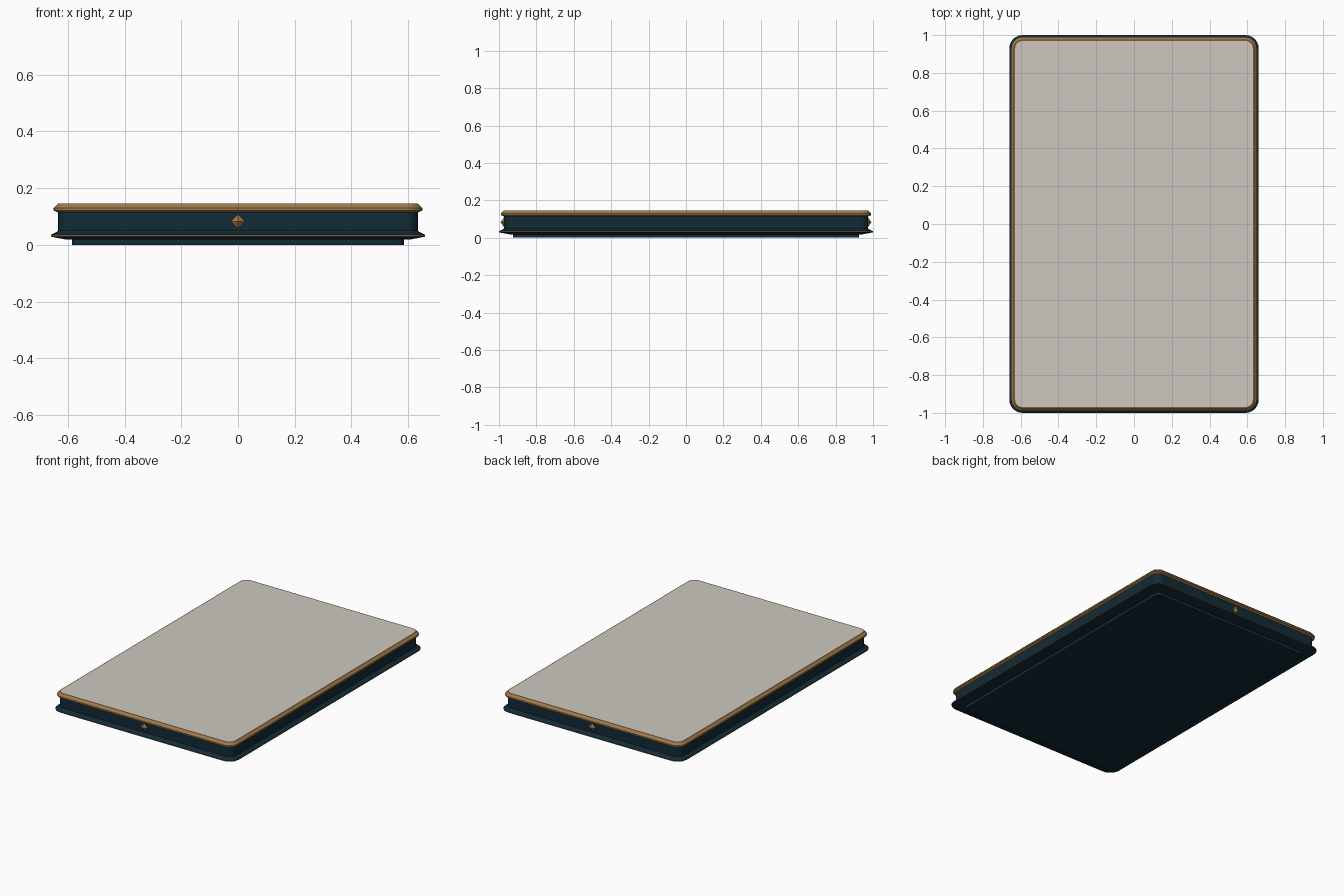
import bpy, bmesh, math

if "Cube" in bpy.data.objects:
    bpy.data.objects.remove(bpy.data.objects["Cube"])

HX, HY = 0.66, 1.0      # outermost half sizes
R = 0.07                # outermost corner radius
SEG = 6                 # corner segments


def material(name, rgb):
    m = bpy.data.materials.new(name)
    m.diffuse_color = (*rgb, 1)
    m.use_nodes = True
    m.node_tree.nodes["Principled BSDF"].inputs["Base Color"].default_value = m.diffuse_color
    return m


navy = material("navy leather", (0.006, 0.024, 0.037))
gold = material("old gold", (0.35, 0.19, 0.068))
cream = material("warm grey paper", (0.61, 0.58, 0.525))


def outline(inset):
    """Rounded rectangle, shrunk evenly from the outermost outline."""
    r = max(R - inset, 0.025)
    cx, cy = HX - inset - r, HY - inset - r
    pts = []
    for k, (sx, sy) in enumerate([(1, 1), (-1, 1), (-1, -1), (1, -1)]):
        for i in range(SEG + 1):
            a = math.pi / 2 * (k + i / SEG)
            pts.append((sx * cx + r * math.cos(a), sy * cy + r * math.sin(a)))
    return pts


def finish(name, bm, mats):
    me = bpy.data.meshes.new(name)
    bm.to_mesh(me)
    bm.free()
    ob = bpy.data.objects.new(name, me)
    bpy.context.collection.objects.link(ob)
    for m in mats:
        me.materials.append(m)
    return ob


def slab(name, profile, mats, top=0, bands=()):
    """Stack rounded outlines given as (inset, z); bands lists rows using material 1."""
    bm = bmesh.new()
    rings = [[bm.verts.new((x, y, z)) for x, y in outline(d)] for d, z in profile]
    n = len(rings[0])
    bm.faces.new(rings[0][::-1])
    for row, (a, b) in enumerate(zip(rings, rings[1:])):
        for i in range(n):
            j = (i + 1) % n
            f = bm.faces.new((a[i], a[j], b[j], b[i]))
            f.material_index = 1 if row in bands else 0
    bm.faces.new(rings[-1]).material_index = top
    bmesh.ops.recalc_face_normals(bm, faces=bm.faces)
    return finish(name, bm, mats)


# recessed foot, flared base with a fine gold edge, and straight body
slab("base_and_body",
     [(0.074, 0.0), (0.074, 0.018), (0.058, 0.018), (0.004, 0.028), (0.0, 0.030),
      (0.0, 0.035), (0.006, 0.038), (0.022, 0.046), (0.026, 0.050), (0.026, 0.118)],
     [navy, gold], bands=(4,))

# gold moulded rim with the flush top panel
slab("top_rim_and_panel",
     [(0.026, 0.114), (0.010, 0.121), (0.010, 0.130), (0.014, 0.134),
      (0.026, 0.146), (0.031, 0.146)],
     [gold, cream], top=1)

# faceted diamond studs at both ends
for name, s in (("front_stud", -1), ("back_stud", 1)):
    bm = bmesh.new()
    y = s * (HY - 0.027)
    w = 0.027
    base = [bm.verts.new((x, y, 0.083 + z)) for x, z in ((w, 0), (0, w), (-w, 0), (0, -w))]
    tip = bm.verts.new((0, s * 0.991, 0.083))
    bm.faces.new(base)
    for i in range(4):
        bm.faces.new((base[i], base[(i + 1) % 4], tip))
    bmesh.ops.recalc_face_normals(bm, faces=bm.faces)
    finish(name, bm, [gold])
